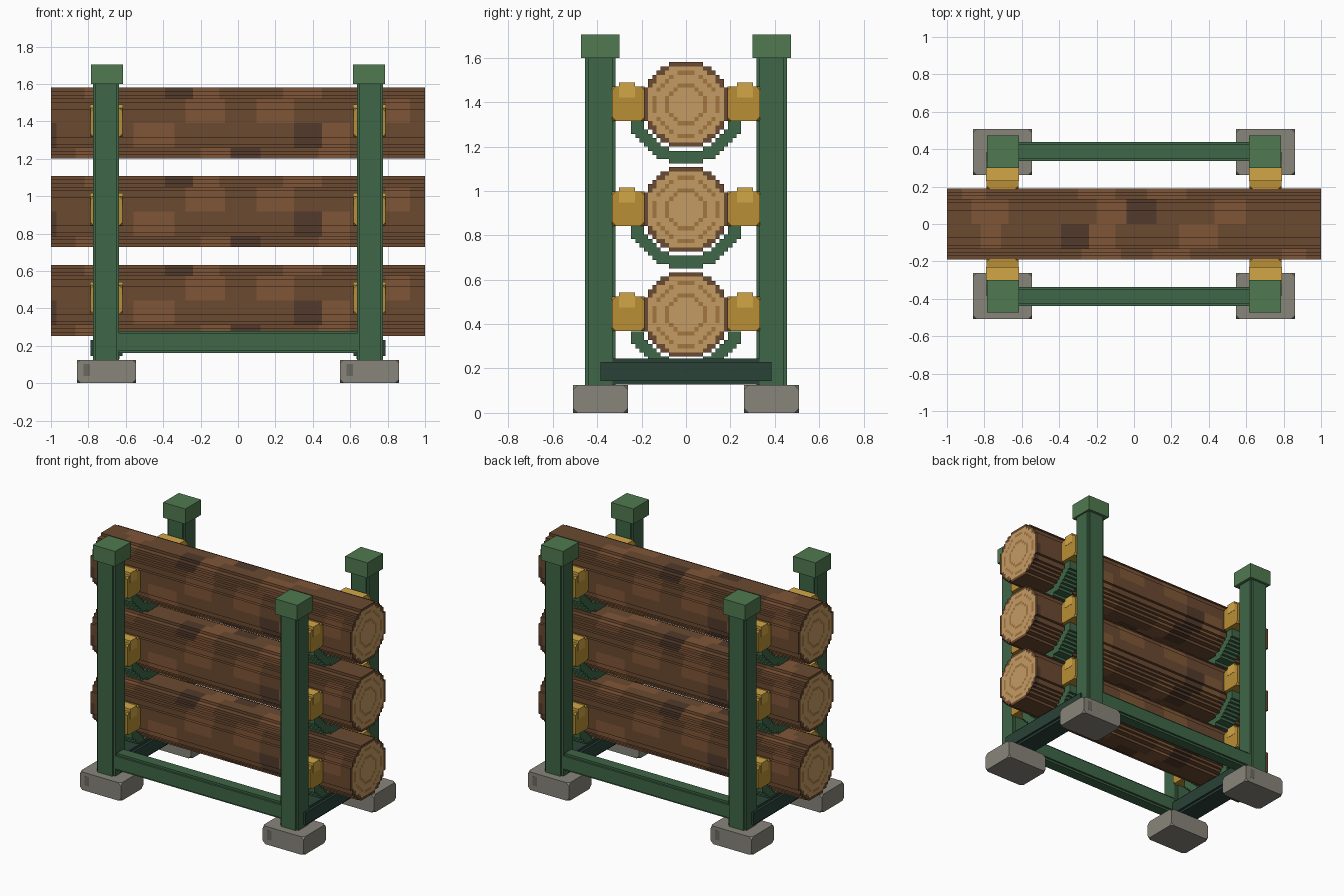
import bpy, bmesh, math

if "Cube" in bpy.data.objects:
    bpy.data.objects.remove(bpy.data.objects["Cube"])

CELL = 0.019          # size of one step in the round, stepped shapes
PX, PY = 0.703, 0.386  # post centres
LOG_Z = (0.443, 0.917, 1.39)


def mat(name, hexcode):
    m = bpy.data.materials.new(name)
    c = [int(hexcode[i:i + 2], 16) / 255 for i in (0, 2, 4)]
    m.diffuse_color = [((v + 0.055) / 1.055) ** 2.4 for v in c] + [1]
    m.use_nodes = True
    m.node_tree.nodes["Principled BSDF"].inputs["Base Color"].default_value = m.diffuse_color
    return m


BARK, BARK_LIGHT, BARK_DARK = mat("bark", "6B4A30"), mat("bark_light", "7F5637"), mat("bark_dark", "523A2B")
WOOD, RING = mat("cut_wood", "C39B64"), mat("growth_ring", "A3763F")
GREEN, GREEN_CAP, GREEN_DARK = mat("green", "3E6647"), mat("cap_green", "507A50"), mat("dark_green", "2A4238")
GOLD, GOLD_LIGHT = mat("gold", "B98F35"), mat("light_gold", "D2A647")
STONE, STONE_DARK = mat("stone", "87857A"), mat("dark_stone", "6A6860")


def finish(name, bm, mats):
    bmesh.ops.remove_doubles(bm, verts=bm.verts, dist=1e-5)
    bmesh.ops.recalc_face_normals(bm, faces=bm.faces)
    me = bpy.data.meshes.new(name)
    bm.to_mesh(me)
    bm.free()
    for m in mats:
        me.materials.append(m)
    ob = bpy.data.objects.new(name, me)
    bpy.context.collection.objects.link(ob)
    return ob


def box(name, centre, size, m, corner=0.0):
    """Box with optionally clipped corners."""
    bm = bmesh.new()
    bmesh.ops.create_cube(bm, size=1)
    for v in bm.verts:
        v.co = [c + a * s for c, a, s in zip(centre, v.co, size)]
    if corner:
        bmesh.ops.bevel(bm, geom=bm.verts[:], offset=corner, segments=1, affect='VERTICES')
    return finish(name, bm, [m])


def notched_bar(name, centre, size, axis, m, n=0.014):
    """Bar along an axis whose four long edges have a square notch."""
    u, v = [i for i in range(3) if i != axis]
    a, b = size[u] / 2, size[v] / 2
    quarter = [(a, b - n), (a - n, b - n), (a - n, b)]
    prof = (quarter + [(-p, q) for p, q in reversed(quarter)]
            + [(-p, -q) for p, q in quarter] + [(p, -q) for p, q in reversed(quarter)])
    bm = bmesh.new()
    verts = []
    for p, q in prof:
        co = list(centre)
        co[u] += p
        co[v] += q
        co[axis] -= size[axis] / 2
        verts.append(bm.verts.new(co))
    face = bm.faces.new(verts)
    new = bmesh.ops.extrude_face_region(bm, geom=[face])["geom"]
    step = [0, 0, 0]
    step[axis] = size[axis]
    bmesh.ops.translate(bm, vec=step, verts=[g for g in new if isinstance(g, bmesh.types.BMVert)])
    return finish(name, bm, [m])


def stepped_round(name, zc, stations, inside, mats, side_mat, end_mat):
    """Extrude a pixel-stepped section (y, z cells) along x."""
    bm = bmesh.new()
    cells = {(i, j) for i in range(-16, 16) for j in range(-16, 16) if inside(i + .5, j + .5)}

    def quad(pts, index):
        f = bm.faces.new([bm.verts.new((x, y * CELL, zc + z * CELL)) for x, y, z in pts])
        f.material_index = index

    for i, j in cells:
        for x in (stations[0], stations[-1]):
            quad([(x, i, j), (x, i + 1, j), (x, i + 1, j + 1), (x, i, j + 1)], end_mat(i + .5, j + .5))
        for di, dj, p, q in ((1, 0, (1, 0), (1, 1)), (-1, 0, (0, 1), (0, 0)),
                             (0, 1, (1, 1), (0, 1)), (0, -1, (0, 0), (1, 0))):
            if (i + di, j + dj) in cells:
                continue
            p, q = (i + p[0], j + p[1]), (i + q[0], j + q[1])
            for x0, x1 in zip(stations, stations[1:]):
                k = side_mat((x0 + x1) / 2, (p[0] + q[0]) / 2, (p[1] + q[1]) / 2)
                quad([(x0, *p), (x1, *p), (x1, *q), (x0, *q)], k)
    return finish(name, bm, mats)


# Bark patches per 45 degree sector: (start, end, shade)
PATCHES = {
    1: [(-.87, -.67, 1), (-.2, -.04, 1), (-.04, .12, 2), (.43, .6, 1)],
    2: [(-.82, -.71, 1), (-.39, -.24, 2), (-.24, -.1, 1), (.24, .45, 1)],
    3: [(-.28, -.07, 1), (.1, .3, 1), (.79, .92, 1)],
    4: [(-1, -.97, 2), (-.56, -.34, 1), (.3, .45, 2), (.45, .6, 1)],
}
STATIONS = sorted({s * x for ps in PATCHES.values() for p in ps for x in p[:2] for s in (1, -1)} | {1, -1})


def bark(x, y, z):
    s = int((math.atan2(z, y) % math.tau) / (math.pi / 4)) % 8
    if s in (0, 7):
        x, s = -x, 3 if s == 0 else 4
    s = s - 4 if s > 4 else s
    return next((k for a, b, k in PATCHES[s] if a < x < b), 0)


def rings(y, z):
    r = math.hypot(y, z)
    if r > 9.2:
        return 0
    return 4 if 7.0 < r < 7.7 or 3.9 < r < 4.9 else 3


# Logs, cradles and side clamps
for n, zc in enumerate(LOG_Z, 1):
    stepped_round(f"log_{n}", zc, STATIONS, lambda y, z: y * y + z * z < 104,
                  [BARK, BARK_LIGHT, BARK_DARK, WOOD, RING], bark, rings)
    for sx in (-1, 1):
        stepped_round(f"cradle_{n}", zc, [sx * PX - .06, sx * PX + .06],
                      lambda y, z: 11.2 ** 2 < y * y + z * z < 200 and z < -4,
                      [GREEN], lambda *a: 0, lambda *a: 0)
        for sy in (-1, 1):
            box(f"clamp_{n}", (sx * PX, sy * .26, zc + .003), (.17, .146, .156), GOLD, .018)
            box(f"clamp_pad_{n}", (sx * PX, sy * .265, zc + .065), (.174, .072, .068), GOLD_LIGHT)

# Posts, caps and feet
for sx in (-1, 1):
    for sy in (-1, 1):
        notched_bar("post", (sx * .705, sy * PY, .8625), (.14, .136, 1.485), 2, GREEN)
        box("post_cap", (sx * .70, sy * PY, 1.652), (.172, .172, .106), GREEN_CAP)
        box("foot", (sx * PX, sy * .385, .0625), (.316, .246, .125), STONE, .02)
        box("foot_mark", (sx * PX + sy * .105, sy * .507, .07), (.034, .004, .066), STONE_DARK)
    # Dark cross beam between front and back posts
    notched_bar("cross_beam", (sx * PX, 0, .187), (.17, .77, .118), 1, GREEN_DARK, .016)

# Long rails along front and back
for sy in (-1, 1):
    notched_bar("long_rail", (0, sy * .388, .22), (1.29, .102, .118), 0, GREEN)
